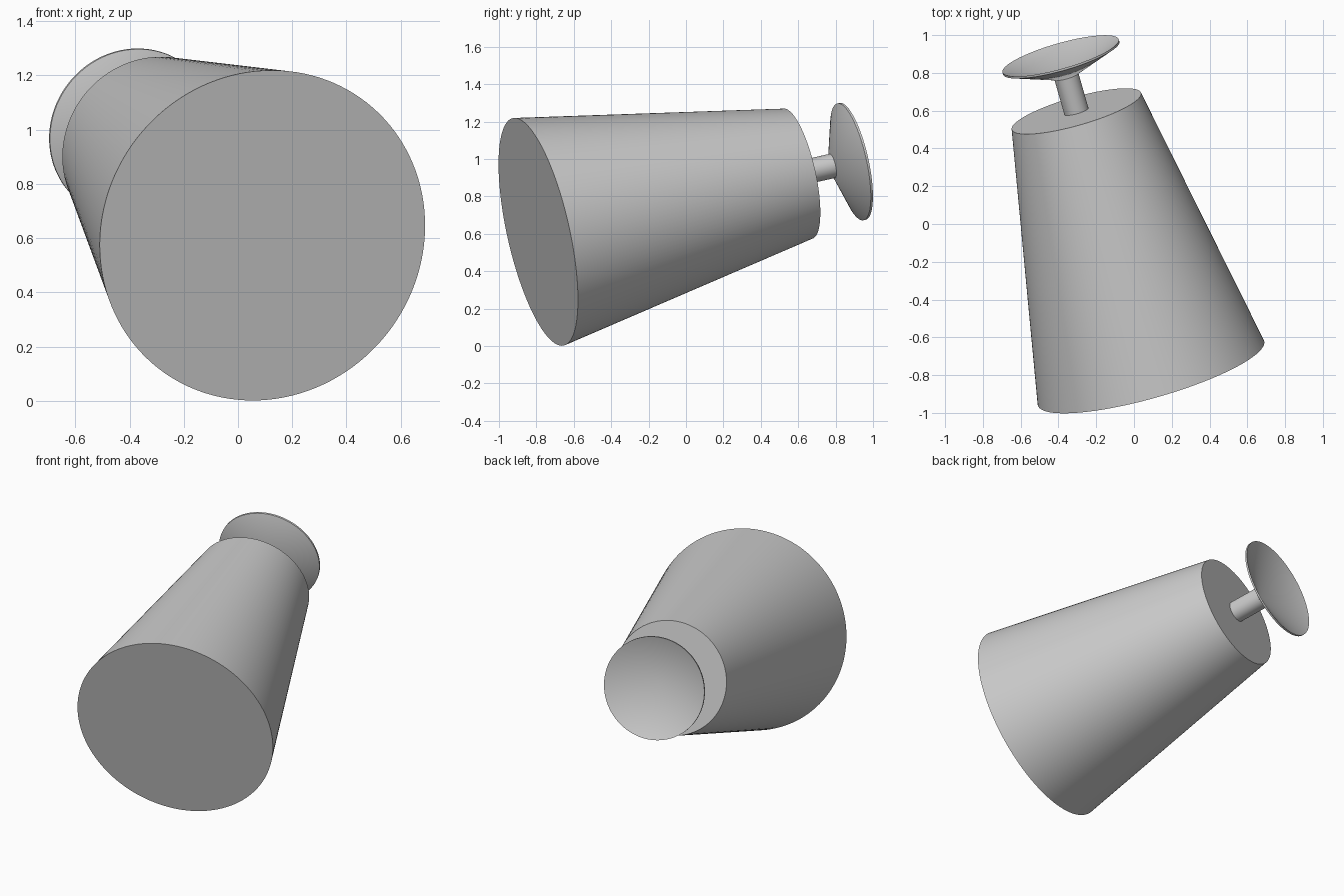
import bpy
import bmesh
import math
from mathutils import Vector

cube = bpy.data.objects.get("Cube")
if cube:
    bpy.data.objects.remove(cube, do_unlink=True)

# Single plain grey
grey = bpy.data.materials.new("plain_grey")
grey.use_nodes = True
colour = (0.6, 0.6, 0.6, 1)
grey.diffuse_color = colour
grey.node_tree.nodes["Principled BSDF"].inputs["Base Color"].default_value = colour

# Shared tilted axis running from the wide end to the dish
START = Vector((0.09, -0.79, 0.61))
END = Vector((-0.305, 0.597, 0.921))
AXIS = END - START
LENGTH = AXIS.length
TILT = AXIS.to_track_quat('Z', 'Y')


def lathe(name, profile, origin, steps=128):
    """Revolve (radius, height) points around the tilted axis."""
    bm = bmesh.new()
    verts = [bm.verts.new((r, 0, h)) for r, h in profile]
    edges = [bm.edges.new(pair) for pair in zip(verts, verts[1:])]
    bmesh.ops.spin(bm, geom=verts + edges, cent=(0, 0, 0), axis=(0, 0, 1),
                   angle=math.tau, steps=steps, use_merge=True)
    bmesh.ops.remove_doubles(bm, verts=bm.verts, dist=1e-5)
    bmesh.ops.recalc_face_normals(bm, faces=bm.faces)
    mesh = bpy.data.meshes.new(name)
    bm.to_mesh(mesh)
    bm.free()
    mesh.materials.append(grey)
    obj = bpy.data.objects.new(name, mesh)
    obj.location = origin
    obj.rotation_mode = 'QUATERNION'
    obj.rotation_quaternion = TILT
    bpy.context.collection.objects.link(obj)
    bpy.ops.object.select_all(action='DESELECT')
    obj.select_set(True)
    bpy.context.view_layer.objects.active = obj
    bpy.ops.object.shade_smooth_by_angle(angle=math.radians(30))
    return obj


# Tapered body
lathe("tapered_body", [(0, 0), (0.623, 0), (0.356, LENGTH), (0, LENGTH)], START)

# Stem, sunk slightly into the body and ending against the dish
lathe("stem", [(0, -0.03), (0.066, -0.03), (0.066, 0.197), (0, 0.17)], END)

# Shallow hollow dish with a thin rim
lathe("dish", [(0, 0.17), (0.32, 0.30), (0.32, 0.312), (0, 0.185)], END)
